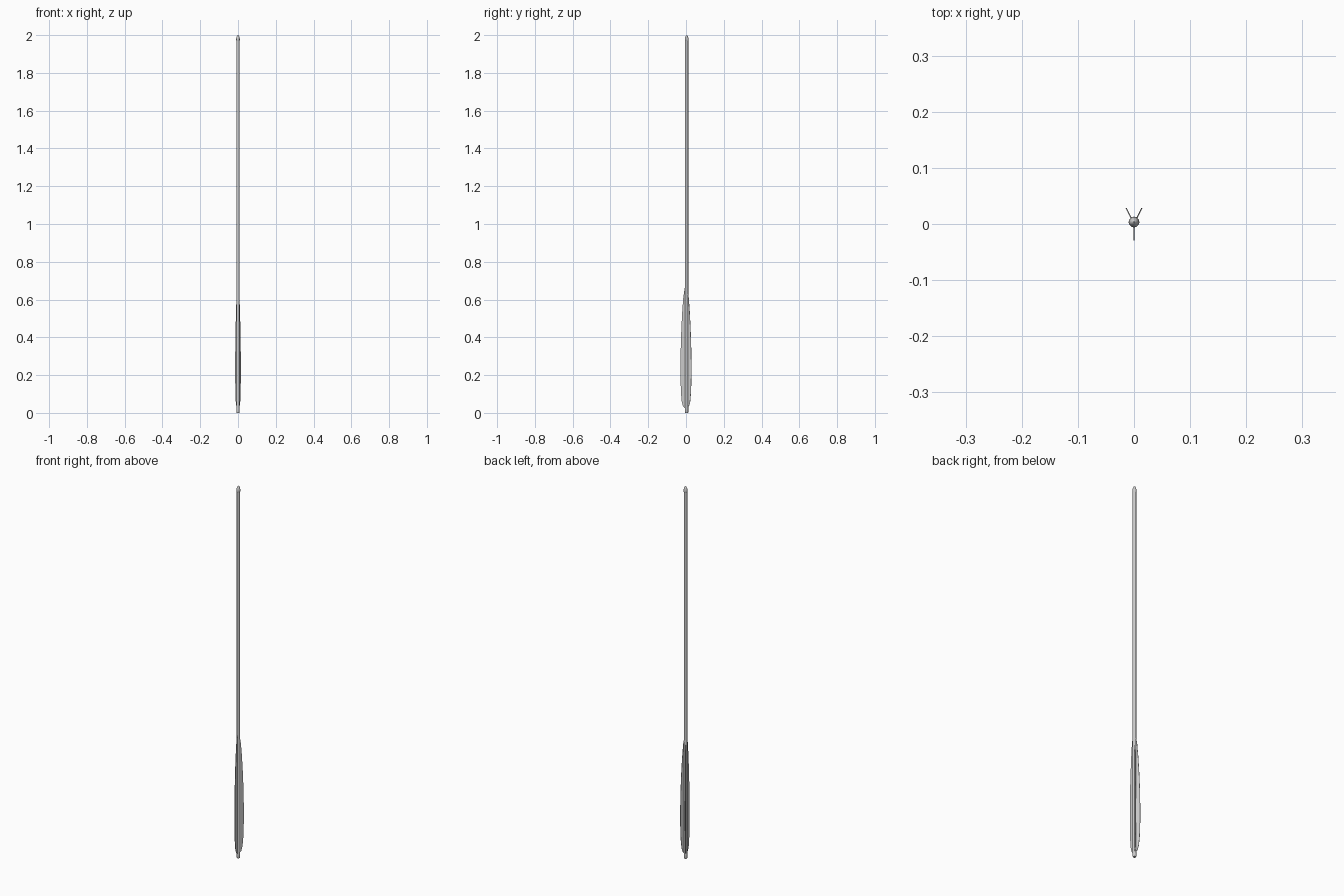
import bpy, bmesh, math
from mathutils import Vector

if "Cube" in bpy.data.objects:
    bpy.data.objects.remove(bpy.data.objects["Cube"])

SHAFT_Y = 0.0035
SIDES = 12


def finish(name, bm, smooth=True):
    bmesh.ops.recalc_face_normals(bm, faces=bm.faces)
    me = bpy.data.meshes.new(name)
    bm.to_mesh(me)
    bm.free()
    ob = bpy.data.objects.new(name, me)
    bpy.context.collection.objects.link(ob)
    for p in me.polygons:
        p.use_smooth = smooth and len(p.vertices) == 4
    return ob


def lathe(name, profile):
    """Closed round part from (radius, z) rings."""
    bm = bmesh.new()
    rings = []
    for r, z in profile:
        rings.append([bm.verts.new((r * math.cos(a), SHAFT_Y + r * math.sin(a), z))
                      for a in (2 * math.pi * i / SIDES for i in range(SIDES))])
    for lo, hi in zip(rings, rings[1:]):
        for i in range(SIDES):
            j = (i + 1) % SIDES
            bm.faces.new((lo[i], lo[j], hi[j], hi[i]))
    bm.faces.new(rings[0])
    bm.faces.new(rings[-1])
    return finish(name, bm)


# Shaft, rounded point and nock
lathe("shaft", [(0.0085, 0.015), (0.0085, 1.975)])
lathe("point", [(0.0085, 1.968), (0.0097, 1.972), (0.0097, 1.980),
                (0.0080, 1.990), (0.0045, 1.997), (0.0012, 2.0)])
lathe("nock", [(0.0075, 0.0), (0.0088, 0.004), (0.0088, 0.022), (0.0085, 0.026)])

# Feather outline: (fraction of full width, z)
OUTLINE = [(0.25, 0.025), (0.55, 0.035), (0.78, 0.06), (0.93, 0.11), (1.0, 0.19),
           (1.0, 0.27), (0.95, 0.36), (0.84, 0.45), (0.68, 0.54), (0.5, 0.61), (0.25, 0.66)]


def feather(name, tip, thick=0.0022):
    root = Vector((0, 0, 0))
    tip = Vector((tip[0], tip[1], 0))
    side = (tip - root).normalized().cross(Vector((0, 0, 1))) * thick / 2
    bm = bmesh.new()
    loops = []
    for s in (-1, 1):
        pts = [root + Vector((0, 0, OUTLINE[0][1]))]
        pts += [tip * f + Vector((0, 0, z)) for f, z in OUTLINE]
        pts += [root + Vector((0, 0, OUTLINE[-1][1]))]
        loops.append([bm.verts.new(p + side * s) for p in pts])
    a, b = loops
    bm.faces.new(a)
    bm.faces.new(b[::-1])
    for i in range(len(a)):
        j = (i + 1) % len(a)
        bm.faces.new((a[i], b[i], b[j], a[j]))
    return finish(name, bm, smooth=False)


# Three feathers
feather("front_feather", (0, -0.029))
feather("back_right_feather", (0.0140, 0.0285))
feather("back_left_feather", (-0.0140, 0.0285))
